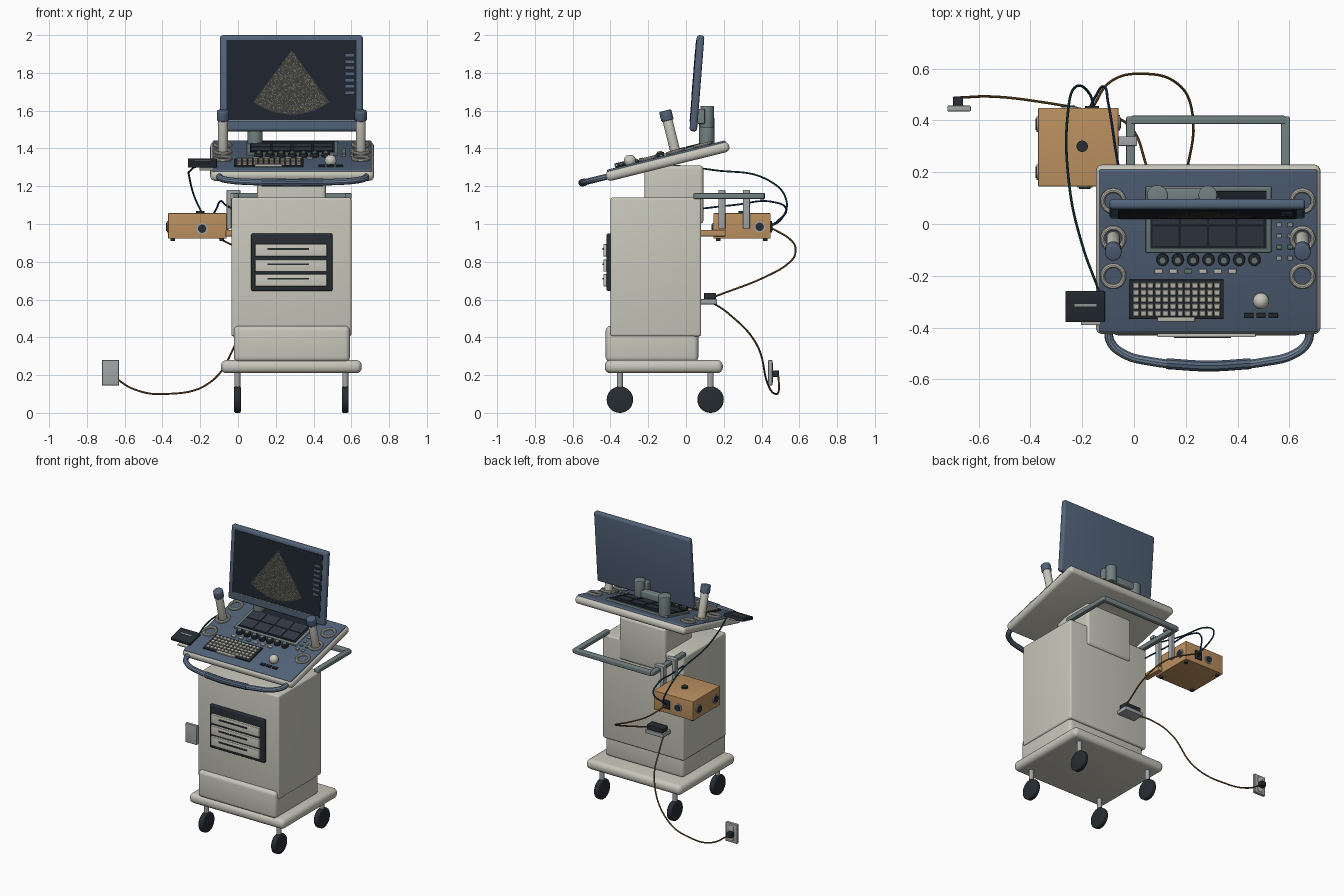
import bpy, bmesh, math, random
from mathutils import Matrix, Vector

if "Cube" in bpy.data.objects:
    bpy.data.objects.remove(bpy.data.objects["Cube"])

random.seed(4)
T, R = Matrix.Translation, Matrix.Rotation
I = Matrix.Identity(4)


def mat(name, r, g, b):
    m = bpy.data.materials.new(name)
    m.diffuse_color = (r, g, b, 1)
    m.use_nodes = True
    m.node_tree.nodes["Principled BSDF"].inputs["Base Color"].default_value = m.diffuse_color
    return m


CREAM = mat("cream", .58, .57, .50)
BLUE = mat("blue", .085, .125, .19)
PALE = mat("pale_blue", .16, .22, .31)
DARK = mat("dark", .02, .026, .033)
SCREEN = mat("screen", .013, .018, .027)
TILE = mat("tile", .03, .042, .06)
GREY = mat("grey", .17, .22, .22)
SILVER = mat("silver", .36, .38, .38)
TAN = mat("tan", .50, .28, .115)
BROWN = mat("brown", .20, .10, .03)
TEAL = mat("teal", .01, .07, .065)
NAVY = mat("navy", .02, .05, .16)
GREEN = mat("green", .12, .25, .15)
FAN = mat("scan", .045, .045, .04)
SPECK = mat("speck", .15, .14, .11)


def finish(name, bm, m, M=I):
    bm.transform(M)
    me = bpy.data.meshes.new(name)
    bm.to_mesh(me)
    bm.free()
    me.materials.append(m)
    ob = bpy.data.objects.new(name, me)
    bpy.context.collection.objects.link(ob)
    return ob


def boxes(name, specs, m, bevel=0, M=I, seg=4):
    """each spec: x0, x1, y0, y1, z0, z1"""
    bm = bmesh.new()
    for x0, x1, y0, y1, z0, z1 in specs:
        c = T(((x0 + x1) / 2, (y0 + y1) / 2, (z0 + z1) / 2))
        bmesh.ops.create_cube(bm, size=1, matrix=c @ Matrix.Diagonal((x1 - x0, y1 - y0, z1 - z0, 1)))
    if bevel:
        bmesh.ops.bevel(bm, geom=bm.edges[:], offset=bevel, segments=seg, profile=.5, affect='EDGES')
    return finish(name, bm, m, M)


def cyls(name, specs, m, M=I, seg=32, bevel=0):
    """each spec: start, end, radius"""
    bm = bmesh.new()
    for a, b, r in specs:
        a, b = Vector(a), Vector(b)
        q = (b - a).to_track_quat('Z', 'Y').to_matrix().to_4x4()
        bmesh.ops.create_cone(bm, cap_ends=True, segments=seg, radius1=r, radius2=r,
                              depth=(b - a).length, matrix=T((a + b) / 2) @ q)
    if bevel:
        rim = [e for e in bm.edges if any(len(f.verts) > 4 for f in e.link_faces)]
        bmesh.ops.bevel(bm, geom=rim, offset=bevel, segments=3, profile=.5, affect='EDGES')
    return finish(name, bm, m, M)


def tube(name, pts, r, m, M=I, cyclic=False, res=8):
    cu = bpy.data.curves.new(name, 'CURVE')
    cu.dimensions, cu.bevel_depth, cu.bevel_resolution = '3D', r, 3
    cu.use_fill_caps, cu.resolution_u = True, res
    s = cu.splines.new('BEZIER')
    s.bezier_points.add(len(pts) - 1)
    for p, co in zip(s.bezier_points, pts):
        p.co, p.handle_left_type, p.handle_right_type = co, 'AUTO', 'AUTO'
    s.use_cyclic_u = cyclic
    tmp = bpy.data.objects.new(name, cu)
    bpy.context.collection.objects.link(tmp)
    me = bpy.data.meshes.new_from_object(tmp.evaluated_get(bpy.context.evaluated_depsgraph_get()))
    bpy.data.objects.remove(tmp)
    bm = bmesh.new()
    bm.from_mesh(me)
    return finish(name, bm, m, M)


# casters
spots = [(x, y) for x in (-.003, .568) for y in (-.35, .13)]
cyls("caster_wheels", [((x - .018, y, .07), (x + .018, y, .07), .07) for x, y in spots], DARK, bevel=.008)
cyls("caster_stems", [((x, y, .10), (x, y, .22), .016) for x, y in spots], SILVER, seg=20)

# cart body
boxes("base_plate", [(-.09, .655, -.43, .195, .21, .28)], CREAM, .03)
boxes("lower_body", [(-.022, .592, -.425, .065, .27, .46)], CREAM, .025)
boxes("main_body", [(-.035, .60, -.40, .08, .405, 1.14)], CREAM, .012)
boxes("neck", [(.10, .465, -.22, .092, 1.0, 1.31)], CREAM, .02)

# drawer panel
rows = [(.67, .735), (.748, .812), (.828, .893)]
boxes("drawer_frame", [(.07, .50, -.42, -.39, .645, .95)], DARK, .008)
boxes("drawer_fronts", [(.09, .47, -.437, -.41, a, b) for a, b in rows], CREAM, .004)
boxes("drawer_slots", [(.155, .375, -.441, -.43, b - .03, b - .02) for a, b in rows], DARK)

# control console, built flat and then tilted; top surface is z = 0
C = T((0, -.105, 1.365)) @ R(math.radians(14), 4, 'X') @ Matrix.Scale(1.03, 4, (0, 1, 0)) @ T((0, .105, 0))
boxes("console_slab", [(-.147, .72, -.432, .22, -.062, -.006)], CREAM, .024, C)
boxes("console_top", [(-.135, .708, -.42, .208, -.03, 0)], BLUE, .008, C)
half = [(-.10, -.41), (-.09, -.465), (-.04, -.51), (.07, -.54)]
bow = half + [(.29, -.557)] + [(.58 - x, y) for x, y in reversed(half)]
tube("front_handle", [(x, y, -.035) for x, y in bow], .017, PALE, C)
tube("handle_grip", [(.125, -.548, -.035), (.29, -.557, -.035), (.45, -.548, -.035)], .021, BLUE, C)

# touch panel
boxes("touch_frame", [(.045, .53, -.108, .145, -.005, .012)], GREY, .004, C)
boxes("touch_screen", [(.063, .512, -.09, .13, 0, .015)], SCREEN, 0, C)
boxes("touch_tiles", [(.072 + i * .109, .172 + i * .109, y, y + .075, .01, .018)
                      for i in range(4) for y in (-.08, .005)], TILE, 0, C)

# knobs and buttons
kx = [.11 + i * .0592 for i in range(7)]
cyls("knob_bases", [((x, -.135, 0), (x, -.135, .02), .023) for x in kx], DARK, C, 24, .003)
cyls("knob_caps", [((x, -.135, .015), (x, -.135, .028), .013) for x in kx], GREY, C, 20)
bx = [.095 + i * .057 for i in range(6)]
for nm, m, xs in (("function_buttons", CREAM, bx[:2] + bx[3:]), ("active_button", GREEN, bx[2:3])):
    boxes(nm, [(x - .015, x + .015, -.19, -.173, 0, .01) for x in xs], m, .002, C, 2)
sq = [(x, -.002 - .043 * j) for x in (.56, .603) for j in range(4)]
for nm, m, k in (("side_buttons", SILVER, 0), ("side_buttons_lit", GREEN, 1)):
    boxes(nm, [(x - .01, x + .01, y - .008, y + .008, 0, .009)
               for i, (x, y) in enumerate(sq) if (i % 4 == 2) == k], m, .002, C, 2)

# keyboard and trackball
boxes("keyboard_base", [(-.02, .346, -.365, -.213, 0, .01)], DARK, .003, C)
boxes("keyboard_keys", [(-.004 + i * .0285, .019 + i * .0285, y, y + .02, .008, .018)
                        for i in range(12) for y in [-.352 + j * .027 for j in range(5)]], CREAM, .002, C, 1)
boxes("space_bar", [(.09, .235, -.373, -.357, .004, .018)], CREAM, .003, C)
bm = bmesh.new()
bmesh.ops.create_uvsphere(bm, u_segments=32, v_segments=16, radius=.031, matrix=T((.49, -.293, .018)))
finish("trackball", bm, CREAM, C)
boxes("trackball_buttons", [(x - .018, x + .018, -.361, -.343, 0, .01) for x in (.443, .49, .537)], DARK, .002, C, 2)

# probe holders and the two probes
for x, side in ((-.08, "left"), (.65, "right")):
    for i, y in enumerate((.09, -.055, -.20)):
        ring = [(x + .041 * math.cos(a), y + .041 * math.sin(a), .006)
                for a in [k * math.pi / 6 for k in range(12)]]
        tube(f"holder_ring_{side}_{i}", ring, .009, CREAM, C, True, 3)
    cyls("probe_body_" + side, [((x, -.055, -.02), (x, -.055, .19), .026)], CREAM, C, bevel=.004)
    cyls("probe_cap_" + side, [((x, -.055, .175), (x, -.055, .23), .032)], BLUE, C, bevel=.006)

# monitor
S = T((.283, .058, 1.745)) @ R(math.radians(-4.5), 4, 'X')
boxes("monitor_case", [(-.378, .378, -.02, .02, -.255, .255)], BLUE, .015, S)
boxes("monitor_screen", [(-.345, .345, -.023, 0, -.205, .228)], SCREEN, 0, S)
boxes("screen_line", [(-.335, .335, -.0245, -.01, -.203, -.198)], GREY, 0, S)
boxes("screen_icons", [(.285, .33, -.0245, -.01, .14 - i * .033, .153 - i * .033) for i in range(7)], BLUE, 0, S)


def polar(r, a, y):
    return (r * math.sin(a), y, .172 - r * math.cos(a))


# scan image: a fan with speckles
bm = bmesh.new()
arc = [polar(.34, math.radians(-36.5 + 73 * i / 24), -.0245) for i in range(25)]
bm.faces.new([bm.verts.new(p) for p in [polar(0, 0, -.0245)] + arc])
finish("scan_fan", bm, FAN, S)
bm = bmesh.new()
for _ in range(900):
    r, a = .333 * math.sqrt(random.random()), math.radians(random.uniform(-35.5, 35.5))
    x, y, z = polar(r, a, -.0255)
    w = .0022
    bm.faces.new([bm.verts.new((x + i * w, y, z + k * w)) for i, k in ((-1, -1), (1, -1), (1, 1), (-1, 1))])
finish("scan_speckles", bm, SPECK, S)

# monitor arm
cyls("arm_posts", [((.09, .11, 1.38), (.09, .11, 1.565), .04), ((.285, .112, 1.51), (.285, .112, 1.625), .036)],
     GREY, bevel=.005)
boxes("arm_link", [(.09, .285, .085, .137, 1.51, 1.56)], GREY, .008)
boxes("monitor_mount", [(.235, .335, .06, .10, 1.53, 1.61)], GREY, .006)

# tablet on side bracket
boxes("tablet_bracket", [(-.205, -.10, -.392, -.27, -.012, -.002)], CREAM, .003, C)
boxes("tablet", [(-.265, -.112, -.375, -.258, 0, .022)], DARK, .005, C)
boxes("tablet_stripe", [(-.23, -.145, -.312, -.303, .015, .0235)], SILVER, 0, C)

# rear rail and hanging clamps
boxes("rear_rail", [(-.03, .004, .04, .415, 1.133, 1.163), (.568, .602, .04, .415, 1.133, 1.163),
                    (-.012, .585, .386, .418, 1.131, 1.165)], GREY, .006)
boxes("clamp_hangers", [(-.06, -.035, y - .018, y + .018, .975, 1.178) for y in (.19, .32)], SILVER, .003)
boxes("clamp_hooks", [(-.06, .012, y - .018, y + .018, 1.16, 1.18) for y in (.19, .32)], SILVER, .003)
boxes("box_brace", [(-.065, -.03, .06, .21, .935, .968)], TAN, .003)

# control box
boxes("control_box", [(-.37, -.06, .145, .448, .922, 1.057)], TAN, .003)
cyls("box_feet", [((x, y, .91), (x, y, .93), .012) for x in (-.345, -.085) for y in (.17, .42)], DARK, seg=16)
ports = [((-.19, .15, .975), (0, -1, 0)), ((-.366, .20, .985), (-1, 0, 0)), ((-.366, .385, .985), (-1, 0, 0)),
         ((-.064, .39, .985), (1, 0, 0)), ((-.25, .444, .985), (0, 1, 0))]
for nm, m, r, d in (("port_collars", SILVER, .03, .01), ("port_cores", DARK, .022, .014)):
    cyls(nm, [(p, Vector(p) + Vector(n) * d, r) for p, n in ports], m)
boxes("box_socket", [(-.19, -.135, .44, .456, .955, 1.015)], DARK, .003)
cyls("box_top_button", [((-.2, .3, 1.05), (-.2, .3, 1.068), .022)], DARK)

# power adapter on the back
boxes("adapter_shelf", [(.065, .205, .07, .165, .575, .602)], SILVER, .004)
boxes("adapter", [(.075, .20, .095, .158, .60, .635)], DARK, .005)

# wall outlet with plug
boxes("outlet_plate", [(-.72, -.63, .435, .457, .145, .28)], SILVER, .004)
boxes("outlet_sockets", [(-.693, -.657, .45, .46, z - .02, z + .02) for z in (.18, .245)], CREAM, .003)
boxes("plug", [(-.698, -.66, .455, .492, .19, .225)], DARK, .004)

# cables
tube("tablet_cable", [(-.13, -.27, 1.315), (-.2, -.08, 1.31), (-.25, .15, 1.285), (-.255, .43, 1.235),
                      (-.225, .53, 1.13), (-.17, .50, 1.02), (-.155, .45, .99)], .005, TEAL)
tube("signal_cable", [(-.03, .07, 1.08), (-.065, .25, 1.10), (-.10, .47, 1.115), (-.115, .53, 1.08),
                      (-.15, .49, 1.02), (-.17, .45, .99)], .005, NAVY)
tube("supply_cable", [(-.16, .45, .98), (-.09, .55, .92), (.03, .58, .86), (.17, .54, .79),
                      (.225, .43, .725), (.195, .15, .615)], .005, BROWN)
tube("mains_cable", [(.08, .13, .59), (.05, .22, .53), (-.01, .37, .37), (-.15, .43, .16), (-.385, .475, .10),
                     (-.55, .492, .125), (-.675, .488, .205)], .005, BROWN)

bpy.ops.object.select_all(action='SELECT')
bpy.context.view_layer.objects.active = bpy.context.selected_objects[0]
bpy.ops.object.shade_smooth_by_angle(angle=math.radians(35))
